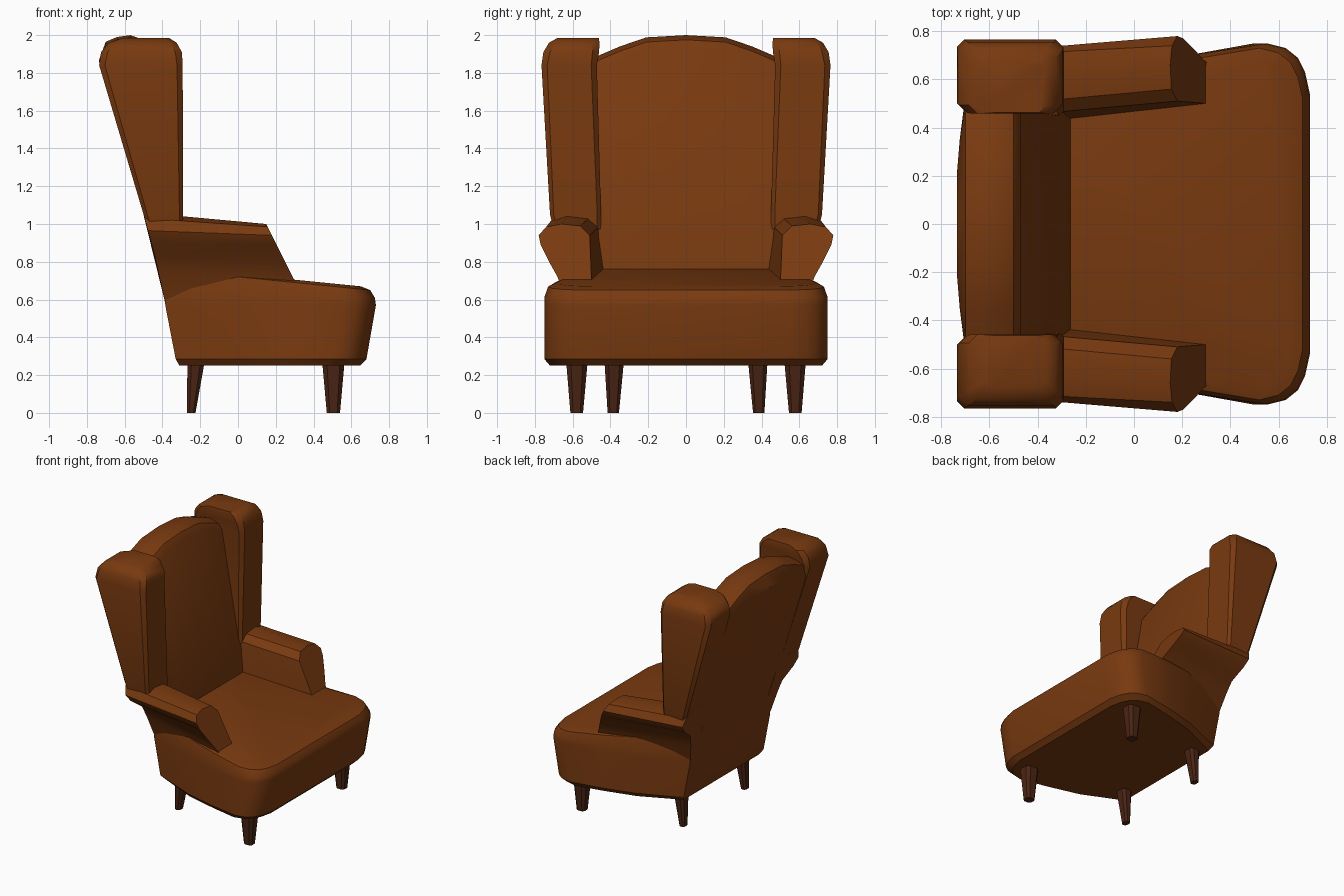
import bpy, bmesh, math

if "Cube" in bpy.data.objects:
    bpy.data.objects.remove(bpy.data.objects["Cube"])


def material(name, rgb):
    m = bpy.data.materials.new(name)
    m.diffuse_color = (*rgb, 1)
    m.use_nodes = True
    m.node_tree.nodes["Principled BSDF"].inputs["Base Color"].default_value = m.diffuse_color
    return m


leather = material("brown leather", (0.19, 0.042, 0.005))
wood = material("dark wood", (0.07, 0.018, 0.007))


def loft(name, rings, mat, angle=35):
    """Skin a list of closed point rings and cap both ends."""
    bm = bmesh.new()
    rows = [[bm.verts.new(p) for p in r] for r in rings]
    n = len(rows[0])
    for a, b in zip(rows, rows[1:]):
        for i in range(n):
            j = (i + 1) % n
            bm.faces.new((a[i], a[j], b[j], b[i]))
    bm.faces.new(rows[0])
    bm.faces.new(rows[-1])
    bmesh.ops.recalc_face_normals(bm, faces=bm.faces)
    me = bpy.data.meshes.new(name)
    bm.to_mesh(me)
    bm.free()
    me.materials.append(mat)
    ob = bpy.data.objects.new(name, me)
    bpy.context.collection.objects.link(ob)
    bpy.ops.object.select_all(action='DESELECT')
    ob.select_set(True)
    bpy.context.view_layer.objects.active = ob
    bpy.ops.object.shade_smooth_by_angle(angle=math.radians(angle))
    return ob


def box_ring(z, x0, x1, y0, y1, c):
    """Rectangle with cut corners at height z."""
    return [(x0 + c, y0, z), (x1 - c, y0, z), (x1, y0 + c, z), (x1, y1 - c, z),
            (x1 - c, y1, z), (x0 + c, y1, z), (x0, y1 - c, z), (x0, y0 + c, z)]


def flip(rings, s):
    return [[(x, y * s, z) for x, y, z in r] for r in rings]


REAR = [(.25, -.31), (.3, -.33), (.6, -.39), (.83, -.44), (1.05, -.5), (1.85, -.735), (2.1, -.735)]


def rear_x(z):
    """Raked line of the chair's rear."""
    for (z0, x0), (z1, x1) in zip(REAR, REAR[1:]):
        if z <= z1:
            return x0 + (x1 - x0) * (z - z0) / (z1 - z0)
    return REAR[-1][1]


# Seat: plan outline tapering to the rear, lofted upward with a sloping top
def seat_ring(z, d, f, b, slope):
    w = .75 - d
    half = [(f, .54 - d), (f - .02, .63 - d), (f - .05, .69 - d), (f - .10, w - .02),
            (f - .18, w), (.25, w - .045), (0, w - .11), (b, w - .25)]
    pts = half + [(x, -y) for x, y in reversed(half)]
    return [(x, y, z + slope * (.7 - x)) for x, y in pts]


loft("seat", [seat_ring(.25, .03, .645, -.31, 0), seat_ring(.285, 0, .68, -.33, 0),
              seat_ring(.57, 0, .73, -.385, 0), seat_ring(.61, .002, .725, -.39, .05),
              seat_ring(.65, .02, .70, -.40, .1), seat_ring(.665, .06, .65, -.39, .1)], leather)

# Backrest: raked side profile lofted across the width, with an arched crest
sections = []
for y, crest in [(-.49, 1.88), (-.35, 1.94), (-.21, 1.988), (0, 2.0),
                 (.21, 1.988), (.35, 1.94), (.49, 1.88)]:
    prof = [(rear_x(z), z) for z in (.35, .6, .83, 1.05, crest - .13)]
    prof += [(-.70, crest - .035), (-.64, crest - .01), (-.57, crest), (-.50, crest - .025),
             (-.47, crest - .07), (-.26, .74), (-.24, .4)]
    sections.append([(x, y, z) for x, z in prof])
loft("backrest", sections, leather)

# Wings, arms: built for +y and mirrored
wing = [box_ring(.97, -.475, -.29, .45, .70, .02), box_ring(1.05, -.5, -.29, .45, .72, .02),
        box_ring(1.84, -.735, -.293, .472, .765, .03), box_ring(1.91, -.725, -.297, .46, .755, .035),
        box_ring(1.96, -.685, -.325, .458, .725, .035), box_ring(1.985, -.61, -.365, .462, .68, .03)]

# Arm cross-section: (rear y, rear z, front y, front z), rolled outward at the top
ARM = [(.50, .60, .64, .60), (.54, .74, .68, .72), (.575, .83, .725, .80), (.685, .91, .77, .89),
       (.725, .965, .78, .94), (.705, 1.03, .74, .985), (.62, 1.06, .66, 1.0), (.50, 1.045, .56, .99),
       (.45, 1.0, .51, .94), (.415, .74, .50, .70), (.41, .60, .50, .60)]
arm = [[(rear_x(zb), yb, zb) for yb, zb, yf, zf in ARM],
       [(.29 - (zf - .72) * .5, yf, zf) for yb, zb, yf, zf in ARM]]

# Tapered legs
front_leg = [box_ring(0, .47, .54, .545, .612, .015), box_ring(.28, .445, .565, .52, .635, .025)]
back_leg = [box_ring(0, -.27, -.225, .355, .415, .012), box_ring(.28, -.268, -.175, .328, .432, .022)]

for side, s in (("left", 1), ("right", -1)):
    loft(side + "_wing", flip(wing, s), leather)
    loft(side + "_arm", flip(arm, s), leather)
    loft(side + "_front_leg", flip(front_leg, s), wood)
    loft(side + "_back_leg", flip(back_leg, s), wood)
